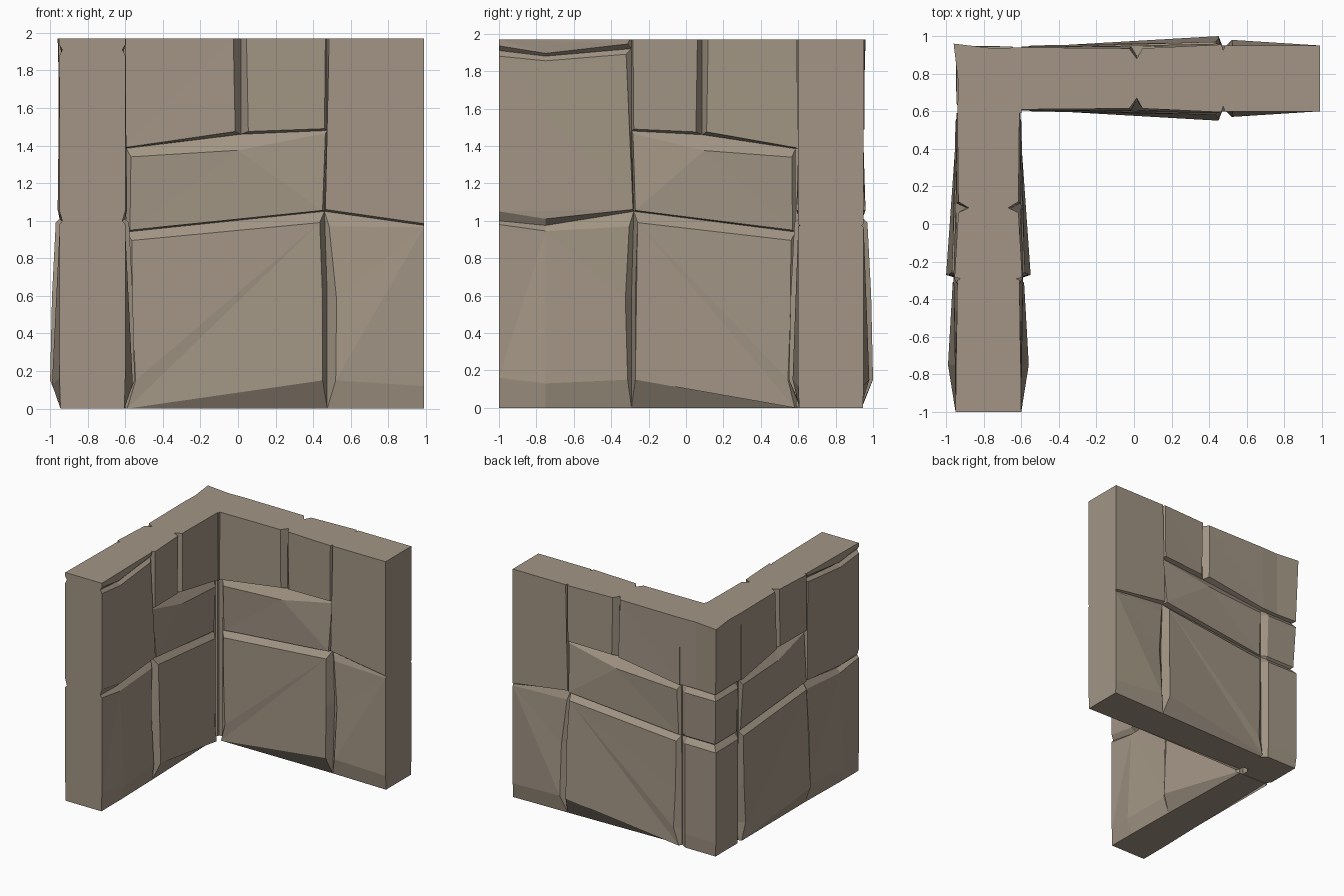
import bpy, bmesh

if "Cube" in bpy.data.objects:
    bpy.data.objects.remove(bpy.data.objects["Cube"])

stone_mat = bpy.data.materials.new("warm grey stone")
stone_mat.diffuse_color = (0.36, 0.30, 0.232, 1)
stone_mat.use_nodes = True
stone_mat.node_tree.nodes["Principled BSDF"].inputs["Base Color"].default_value = stone_mat.diffuse_color

HALF = 0.175      # half wall thickness
GROOVE = 0.135    # half thickness at the bottom of a joint
TOP = 1.97


def back_arm(s, z, t):
    return (s, 0.775 + t, z)


def left_arm(s, z, t):
    return (-0.775 + t, 0.59 - 0.82 * (s + 0.6), z)


def finish(name, bm):
    bmesh.ops.recalc_face_normals(bm, faces=bm.faces)
    me = bpy.data.meshes.new(name)
    bm.to_mesh(me)
    bm.free()
    me.materials.append(stone_mat)
    bpy.context.collection.objects.link(bpy.data.objects.new(name, me))


def loft(name, rings, fan=False):
    """Closed solid through a list of point rings."""
    bm = bmesh.new()
    rows = [[bm.verts.new(p) for p in r] for r in rings]
    n = len(rows[0])
    for a, b in zip(rows, rows[1:]):
        for i in range(n):
            j = (i + 1) % n
            bm.faces.new((a[i], a[j], b[j], b[i]))
    for r in (rows[0], rows[-1]):
        if fan:
            for i in range(1, n - 1):
                bm.faces.new((r[0], r[i], r[i + 1]))
        else:
            bm.faces.new(r)
    finish(name, bm)


def stone(name, face, base, place):
    """Stone through the wall: face points (s, z, bulge), joint points (s, z[, depth])."""
    def f(k):
        return [place(s, z, k * (HALF + d)) for s, z, d in face]

    def b(k):
        return [place(p[0], p[1], k * (p[2] if len(p) > 2 else GROOVE)) for p in base]
    loft(name, [f(-1), b(-1), b(1), f(1)], fan=True)


# shared joint crossings
n0, n1, n1b = (-0.6, 0), (0.475, 0, 0.16), (0.475, 0.6)
n2, n3, n4 = (0.46, 1.05), (-0.595, 0.94), (-0.595, 1.385)
n5, n6 = (0.015, 1.46, 0.12), (0.475, 1.48, 0.145)
n7, n8 = (0.015, TOP, 0.105), (0.475, TOP, 0.15)

# stones used on both arms
common = {
    "large_lower_stone": (
        [(0.435, 0.99, 0.02), (-0.565, 0.895, -0.01), (-0.56, 0.48, -0.005),
         (-0.545, 0.15, 0.0), (-0.59, 0.0, -0.01), (0.45, 0.15, 0.05), (0.45, 0.6, 0.04)],
        [n2, n3, (-0.6, 0.48), (-0.6, 0.15), n0, n1, n1b]),
    "middle_stone": (
        [(0.0, 1.375, 0.0), (-0.57, 1.34, -0.01), (-0.575, 0.95, -0.03),
         (0.45, 1.055, 0.01), (0.465, 1.465, -0.02)],
        [n5, n4, n3, n2, n6]),
    "upper_inner_stone": (
        [(-0.6, 1.39, -0.005), (-0.015, 1.475, -0.005), (-0.025, TOP, -0.015), (-0.6, TOP, -0.01)],
        [(-0.6, 1.385), n5, n7, (-0.6, TOP)]),
    "upper_outer_stone": (
        [(0.055, 1.475, -0.015), (0.46, 1.49, 0.005), (0.465, TOP, 0.005), (0.045, TOP, -0.015)],
        [n5, n6, n8, n7]),
}
for arm, place in (("back", back_arm), ("left", left_arm)):
    for name, (face, base) in common.items():
        stone(arm + "_" + name, face, base, place)

# end stones of the back arm
E = 0.99
stone("back_end_lower_stone",
      [(E, 0.965, 0), (0.485, 0.97, -0.02), (0.525, 0.58, 0.0), (0.52, 0.15, 0.03), (E, 0.12, 0.0)],
      [(E, 0.975, 0.165), n2, n1b, n1, (E, 0, 0.17)], back_arm)
stone("back_end_upper_stone",
      [(0.465, 1.06, 0.0), (E, 0.985, 0), (E, TOP, 0), (0.485, TOP, 0.0), (0.485, 1.48, -0.005)],
      [n2, (E, 0.975, 0.165), (E, TOP, 0.17), n8, n6], back_arm)

# end stones of the left arm
E, M = 1.339, 1.034
stone("left_end_lower_stone",
      [(M, 0.945, 0), (0.49, 0.97, -0.01), (0.515, 0.58, 0.0), (0.50, 0.15, 0.015),
       (M, 0.13, 0.04), (E, 0.16, 0), (E, 0.98, 0)],
      [(M, 0.975), n2, n1b, n1, (M, 0, 0.17), (E, 0, 0.17), (E, 1.0, 0.16)], left_arm)
stone("left_end_upper_stone",
      [(0.465, 1.06, 0.01), (M, 1.01, 0), (E, 1.05, 0), (E, 1.88, 0), (M, 1.855, 0),
       (0.51, 1.89, -0.01), (0.485, 1.48, -0.01)],
      [n2, (M, 0.975), (E, 1.0, 0.16), (E, 1.91, 0.16), (M, 1.88), (0.475, 1.92, 0.145), n6],
      left_arm)
stone("left_end_cap_stone",
      [(E, TOP, 0), (E, 1.935, 0), (M, 1.895, -0.01), (0.5, 1.945, -0.01), (0.485, TOP, -0.01)],
      [(E, TOP, 0.17), (E, 1.91, 0.16), (M, 1.88), (0.475, 1.92, 0.145), n8], left_arm)


# outer corner stones
def corner(name, outline, levels):
    """Rings of the plan outline; each level is (z, inset of the outer faces)."""
    rings = []
    for z, k in levels:
        rings.append([(max(x, -0.96 + k), min(y, 0.96 - k), z) for x, y in outline])
    loft(name, rings)


grooved = [(-0.6, 0.905), (-0.65, 0.945), (-0.95, 0.95), (-0.945, 0.64), (-0.905, 0.59), (-0.66, 0.66)]
flush = [(-0.6, 0.94), (-0.75, 0.935), (-0.96, 0.96), (-0.935, 0.75), (-0.94, 0.59), (-0.6, 0.59)]
corner("corner_lower_stone", grooved, [(0, 0.02), (0.12, 0.0), (0.9, 0.01), (0.945, 0.05)])
corner("corner_middle_stone", grooved, [(0.945, 0.05), (0.96, 0.03), (1.34, 0.015), (1.385, 0.05)])
corner("corner_upper_stone", flush, [(1.385, 0.05), (1.395, 0.015), (TOP, 0.0)])

# mortar core filling the joints
plan = [(-0.875, -0.995), (-0.675, -0.995), (-0.675, 0.675), (0.985, 0.675), (0.985, 0.875), (-0.875, 0.875)]
loft("mortar_core", [[(x, y, z) for x, y in plan] for z in (0.003, TOP - 0.003)])
